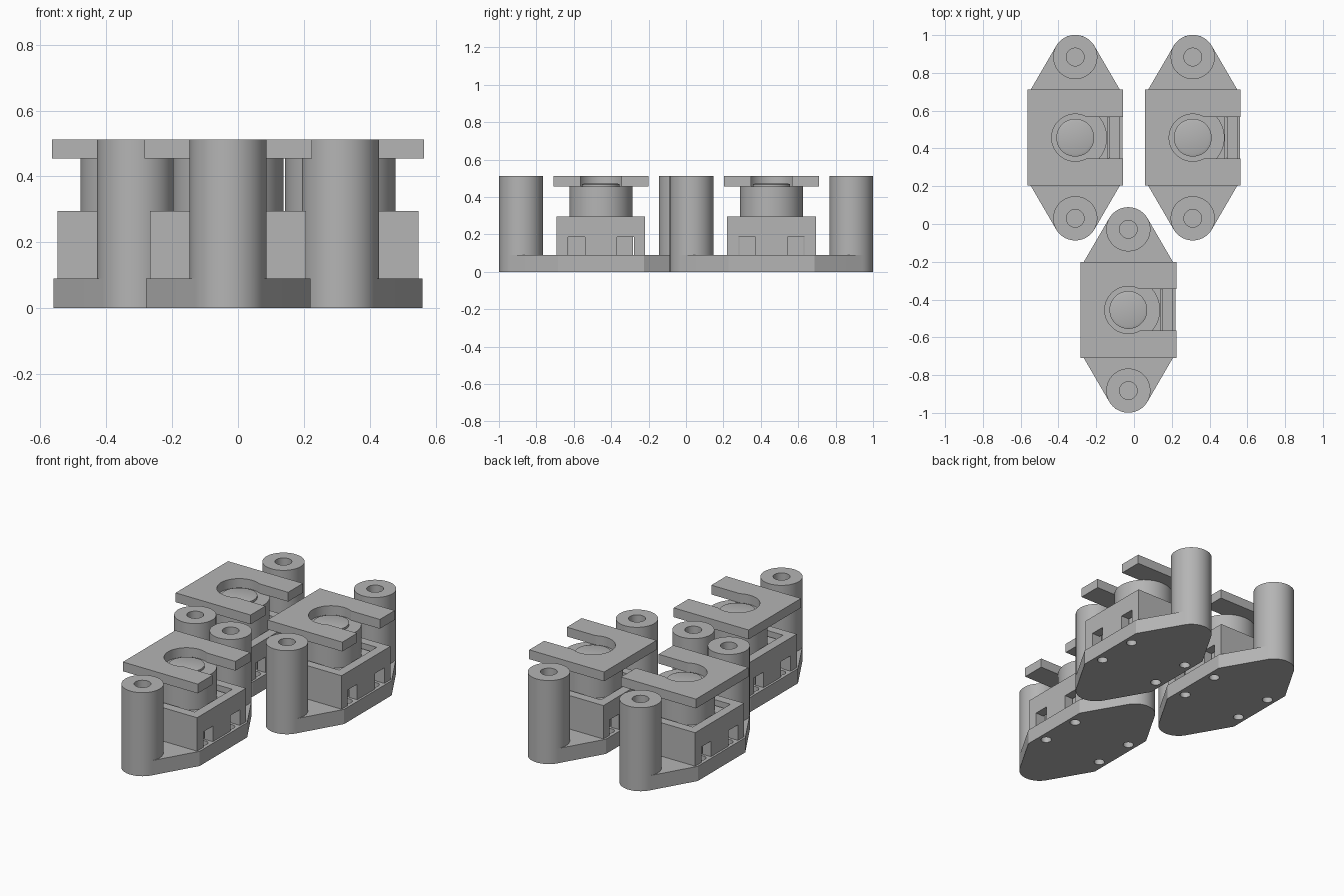
import bpy, bmesh, math
from mathutils import Matrix

if "Cube" in bpy.data.objects:
    bpy.data.objects.remove(bpy.data.objects["Cube"], do_unlink=True)

grey = bpy.data.materials.new("plain grey")
grey.use_nodes = True
colour = (0.46, 0.46, 0.46, 1)
grey.diffuse_color = colour
grey.node_tree.nodes["Principled BSDF"].inputs["Base Color"].default_value = colour

POST_Y, POST_R = 0.427, 0.117
BASE_TOP, BOX_TOP, PLATE_LOW, TOP = 0.09, 0.295, 0.455, 0.512


def add_object(name, bm, at=(0, 0, 0)):
    bmesh.ops.recalc_face_normals(bm, faces=bm.faces)
    mesh = bpy.data.meshes.new(name)
    bm.to_mesh(mesh)
    bm.free()
    mesh.materials.append(grey)
    ob = bpy.data.objects.new(name, mesh)
    ob.location = at
    bpy.context.collection.objects.link(ob)
    return ob


def prism(name, outline, z0, z1):
    bm = bmesh.new()
    face = bm.faces.new([bm.verts.new((x, y, z0)) for x, y in outline])
    up = bmesh.ops.extrude_face_region(bm, geom=[face])["geom"]
    bmesh.ops.translate(bm, vec=(0, 0, z1 - z0),
                        verts=[v for v in up if isinstance(v, bmesh.types.BMVert)])
    return add_object(name, bm)


def box(name, x, y, z):
    return prism(name, [(x[0], y[0]), (x[1], y[0]), (x[1], y[1]), (x[0], y[1])], *z)


def arc(cx, cy, r, a0, a1, n):
    return [(cx + r * math.cos(math.radians(a0 + (a1 - a0) * i / n)),
             cy + r * math.sin(math.radians(a0 + (a1 - a0) * i / n))) for i in range(n + 1)]


def lathe(name, profile):
    bm = bmesh.new()
    verts = [bm.verts.new((r, 0, z)) for r, z in profile]
    edges = [bm.edges.new(pair) for pair in zip(verts, verts[1:])]
    bmesh.ops.spin(bm, geom=verts + edges, axis=(0, 0, 1), cent=(0, 0, 0),
                   angle=math.tau, steps=64)
    bmesh.ops.remove_doubles(bm, verts=bm.verts, dist=1e-5)
    return add_object(name, bm)


def cut(ob, cutters):
    for c in cutters:
        mod = ob.modifiers.new("cut", "BOOLEAN")
        mod.operation, mod.solver, mod.object = "DIFFERENCE", "EXACT", c
    bpy.context.view_layer.update()
    result = bpy.data.meshes.new_from_object(
        ob.evaluated_get(bpy.context.evaluated_depsgraph_get()))
    ob.modifiers.clear()
    ob.data = result
    for c in cutters:
        bpy.data.objects.remove(c, do_unlink=True)


# Base: six-sided slab with rounded ends and four wire holes
outline = (arc(0, POST_Y, POST_R, 30, 150, 24) + [(-0.25, 0.23), (-0.25, -0.23)]
           + arc(0, -POST_Y, POST_R, 210, 330, 24) + [(0.25, -0.23), (0.25, 0.23)])
base = prism("base", outline, 0, BASE_TOP)
cut(base, [prism("hole_cutter", arc(sx * 0.2, sy * 0.13, 0.03, 0, 345, 23), -0.05, 0.15)
           for sx in (-1, 1) for sy in (-1, 1)])

# Open housing with two small windows in each side wall
housing = box("housing", (-0.237, 0.237), (-0.237, 0.237), (BASE_TOP, BOX_TOP))
cutters = [box("cavity_cutter", (-0.182, 0.182), (-0.182, 0.182), (0.05, 0.4))]
for s in (-1, 1):
    cutters.append(box("window_cutter", (-0.3, 0.3),
                       sorted((s * 0.085, s * 0.177)), (0.05, 0.185)))
cut(housing, cutters)

# Button body sitting in the housing, and its round cap
body = box("button_body", (-0.172, 0.172), (-0.172, 0.172), (BASE_TOP, 0.265))
cap = lathe("button_cap", [(0, 0.26), (0.168, 0.26), (0.168, PLATE_LOW), (0.1, PLATE_LOW),
                           (0.1, 0.468), (0.085, 0.473), (0, 0.473)])

# Top plate with a keyhole slot open to one side
h, slot, r = 0.254, 0.11, 0.125
a = math.degrees(math.asin(slot / r))
plate = prism("slotted_plate",
              [(h, slot)] + arc(0, 0, r, a, 360 - a, 48)
              + [(h, -slot), (h, -h), (-h, -h), (-h, h), (h, h)], PLATE_LOW, TOP)

# Screw posts with blind holes
front_post = lathe("front_post", [(0, BASE_TOP), (POST_R, BASE_TOP), (POST_R, TOP),
                                  (0.047, TOP), (0.047, 0.12), (0, 0.12)])
front_post.location.y = -POST_Y
back_post = front_post.copy()
back_post.name = "back_post"
back_post.location.y = POST_Y
bpy.context.collection.objects.link(back_post)

parts = [base, housing, body, cap, plate, front_post, back_post]

# Smooth the round walls, keeping edges sharp
bpy.ops.object.select_all(action="DESELECT")
for ob in (base, cap, plate, front_post):
    ob.select_set(True)
bpy.context.view_layer.objects.active = base
bpy.ops.object.shade_smooth_by_angle(angle=math.radians(20))
bpy.ops.object.select_all(action="DESELECT")

# Three units: two at the back, one in front
places = {"left": (0.311, 0.457), "right": (-0.311, 0.457), "middle": (-0.03, -0.455)}
for i, (side, (x, y)) in enumerate(places.items()):
    for ob in parts:
        unit = ob.copy()
        unit.name = side + "_" + ob.name
        unit.location.x += x
        unit.location.y += y
        bpy.context.collection.objects.link(unit)
for ob in parts:
    bpy.data.objects.remove(ob, do_unlink=True)
